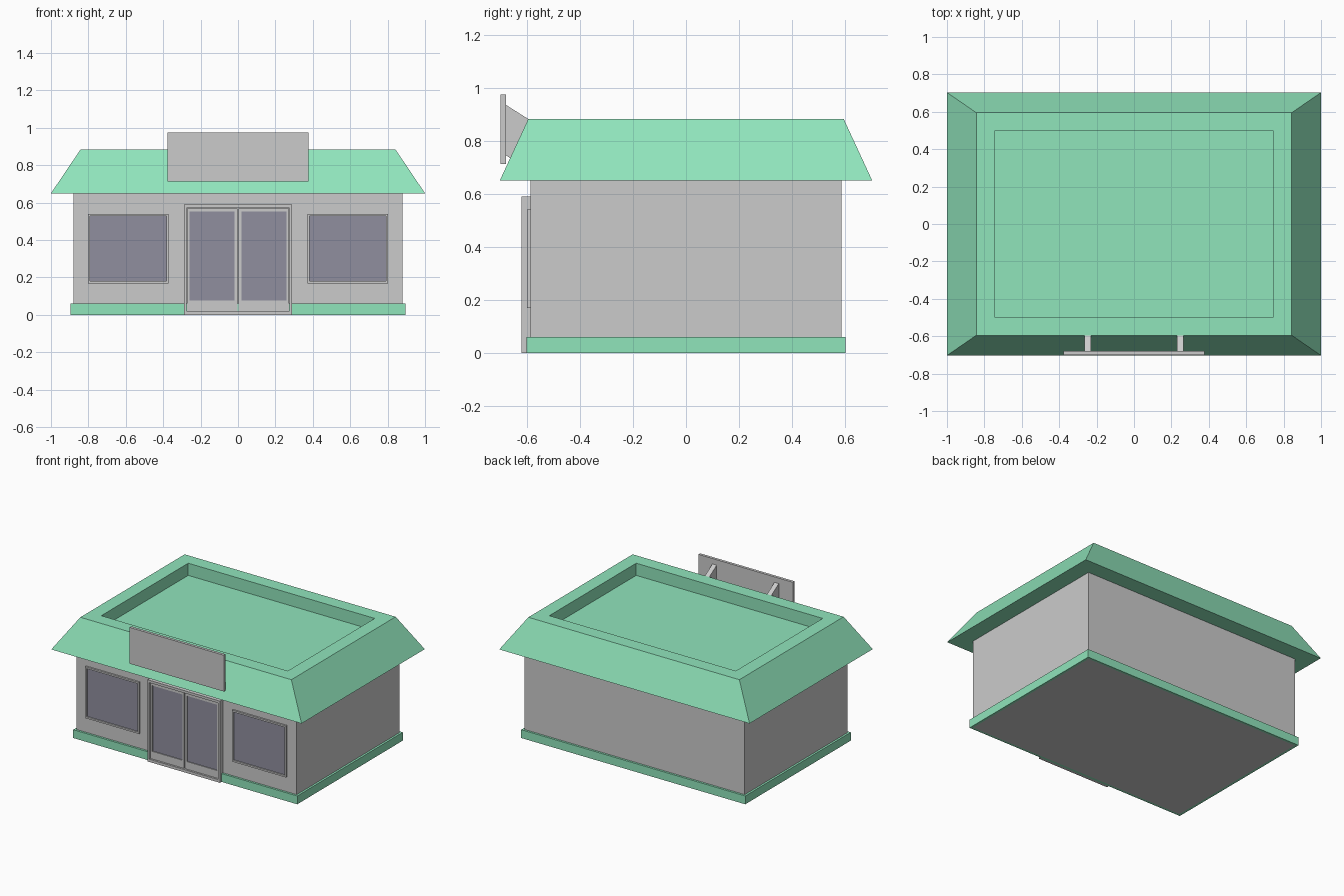
import bpy, bmesh

if "Cube" in bpy.data.objects:
    bpy.data.objects.remove(bpy.data.objects["Cube"])


def material(name, rgb):
    m = bpy.data.materials.new(name)
    m.diffuse_color = (*rgb, 1)
    m.use_nodes = True
    m.node_tree.nodes["Principled BSDF"].inputs["Base Color"].default_value = m.diffuse_color
    return m


GREEN = material("green", (0.28, 0.78, 0.50))
GLASS = material("dark_glass", (0.28, 0.275, 0.345))


def loft(name, loops, mat=None, ring=False):
    """Join equal-length point loops with quads; close as a ring or cap the ends."""
    bm = bmesh.new()
    rows = [[bm.verts.new(p) for p in loop] for loop in loops]
    n = len(rows[0])
    pairs = list(zip(rows, rows[1:]))
    if ring:
        pairs.append((rows[-1], rows[0]))
    else:
        bm.faces.new(rows[0])
        bm.faces.new(rows[-1])
    for a, b in pairs:
        for i in range(n):
            j = (i + 1) % n
            bm.faces.new((a[i], a[j], b[j], b[i]))
    bmesh.ops.recalc_face_normals(bm, faces=bm.faces)
    me = bpy.data.meshes.new(name)
    bm.to_mesh(me)
    bm.free()
    ob = bpy.data.objects.new(name, me)
    bpy.context.collection.objects.link(ob)
    if mat:
        me.materials.append(mat)
    return ob


def flat(x, y, z):
    """Centred horizontal rectangle."""
    return [(-x, -y, z), (x, -y, z), (x, y, z), (-x, y, z)]


def upright(x0, x1, z0, z1, y):
    """Rectangle facing the front."""
    return [(x0, y, z0), (x1, y, z0), (x1, y, z1), (x0, y, z1)]


def panel(name, rect, front, back, mat=None):
    return loft(name, [upright(*rect, front), upright(*rect, back)], mat)


def frame(name, outer, inner, front, back):
    return loft(name, [upright(*outer, front), upright(*inner, front),
                       upright(*inner, back), upright(*outer, back)], ring=True)


# Walls and the band around their foot
loft("walls", [flat(0.88, 0.587, 0), flat(0.88, 0.587, 0.66)])
loft("base_band", [flat(0.895, 0.602, 0), flat(0.895, 0.602, 0.06),
                   flat(0.878, 0.585, 0.06), flat(0.878, 0.585, 0)], GREEN, ring=True)

# Sloped roof with sunken flat centre
loft("roof", [flat(1.0, 0.703, 0.65), flat(0.843, 0.595, 0.883),
              flat(0.745, 0.496, 0.883), flat(0.745, 0.496, 0.795)], GREEN)

# Door surround
frame("door_surround", (-0.29, 0.29, 0, 0.59), (-0.275, 0.275, 0.02, 0.572), -0.62, -0.58)

for side, s in (("left", -1), ("right", 1)):
    def span(a, b):
        return tuple(sorted((s * a, s * b)))

    # Door leaf and its glass
    glass = (*span(0.018, 0.258), 0.077, 0.552)
    frame(f"door_leaf_{side}", (*span(0.003, 0.272), 0.022, 0.569), glass, -0.61, -0.58)
    panel(f"door_glass_{side}", glass, -0.604, -0.58, GLASS)

    # Window frame and glass
    glass = (*span(0.383, 0.79), 0.18, 0.528)
    frame(f"window_frame_{side}", (*span(0.372, 0.802), 0.168, 0.54), glass, -0.60, -0.58)
    panel(f"window_glass_{side}", glass, -0.591, -0.58, GLASS)

    # Sign bracket
    profile = [(-0.682, 0.937), (-0.595, 0.882), (-0.595, 0.69), (-0.682, 0.747)]
    loft(f"sign_bracket_{side}",
         [[(x, y, z) for y, z in profile] for x in span(0.231, 0.265)])

# Blank sign board
panel("sign_board", (-0.377, 0.377, 0.713, 0.975), -0.70, -0.68)
